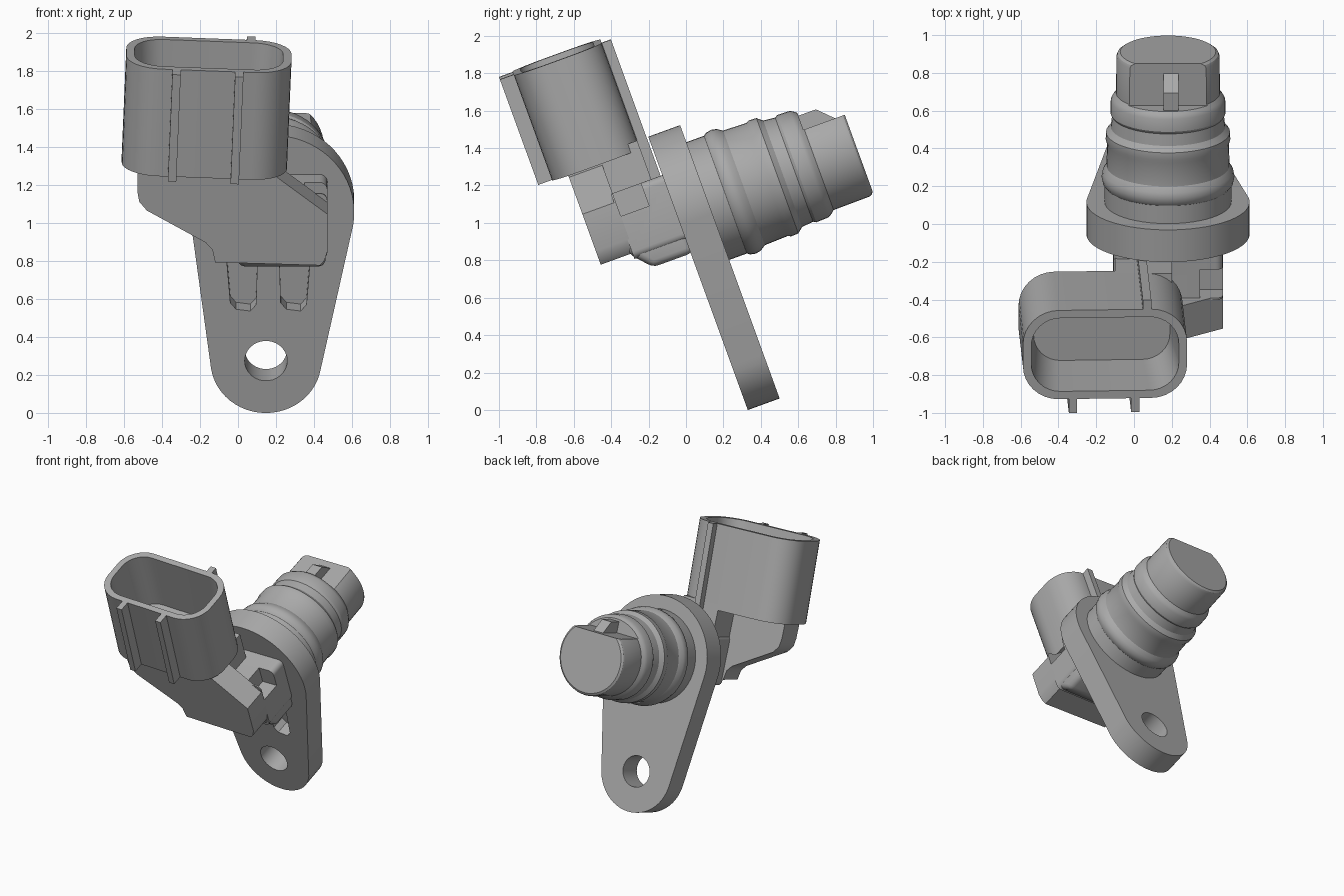
import bpy, bmesh, math
from mathutils import Matrix, Vector

cube = bpy.data.objects.get("Cube")
if cube:
    bpy.data.objects.remove(cube)

grey = bpy.data.materials.new("matte grey")
grey.use_nodes = True
grey.diffuse_color = (0.4, 0.4, 0.4, 1)
grey.node_tree.nodes["Principled BSDF"].inputs["Base Color"].default_value = (0.4, 0.4, 0.4, 1)

# Parts are modelled upright (y along the probe), then tilted back together
TILT = Matrix.Translation((0, 0, -0.008)) @ Matrix.Rotation(math.radians(20), 4, 'X')
PIVOT = Vector((-0.165, 0, 1.72))
ROLL = (Matrix.Translation(PIVOT) @ Matrix.Rotation(math.radians(2.3), 4, 'Y')
        @ Matrix.Translation(-PIVOT))
AXIS_X, AXIS_Z = 0.18, 1.017


def finish(name, bm, matrix=TILT):
    bmesh.ops.remove_doubles(bm, verts=bm.verts, dist=1e-5)
    bmesh.ops.recalc_face_normals(bm, faces=bm.faces)
    mesh = bpy.data.meshes.new(name)
    bm.to_mesh(mesh)
    bm.free()
    mesh.materials.append(grey)
    ob = bpy.data.objects.new(name, mesh)
    bpy.context.collection.objects.link(ob)
    ob.matrix_world = matrix
    return ob


def prism(name, pts, axis, lo, hi, matrix=TILT, low_scale=1.0):
    """Extrude a 2D outline along x, y or z; the low end may be scaled."""
    place = {'x': lambda a, b, t: (t, a, b),
             'y': lambda a, b, t: (a, t, b),
             'z': lambda a, b, t: (a, b, t)}[axis]
    ca = sum(p[0] for p in pts) / len(pts)
    cb = sum(p[1] for p in pts) / len(pts)
    bm = bmesh.new()
    low = [bm.verts.new(place(ca + (a - ca) * low_scale, cb + (b - cb) * low_scale, lo))
           for a, b in pts]
    top = [bm.verts.new(place(a, b, hi)) for a, b in pts]
    bm.faces.new(low)
    bm.faces.new(top)
    n = len(pts)
    for i in range(n):
        bm.faces.new((low[i], low[(i + 1) % n], top[(i + 1) % n], top[i]))
    return finish(name, bm, matrix)


def box(name, x, y, z, matrix=TILT):
    return prism(name, [(x[0], y[0]), (x[1], y[0]), (x[1], y[1]), (x[0], y[1])],
                 'z', z[0], z[1], matrix)


def arc(cx, cy, r, start, end, n):
    return [(cx + r * math.cos(math.radians(start + (end - start) * i / n)),
             cy + r * math.sin(math.radians(start + (end - start) * i / n)))
            for i in range(n + 1)]


def rounded(x0, x1, y0, y1, r, n=8):
    return (arc(x1 - r, y1 - r, r, 0, 90, n) + arc(x0 + r, y1 - r, r, 90, 180, n)
            + arc(x0 + r, y0 + r, r, 180, 270, n) + arc(x1 - r, y0 + r, r, 270, 360, n))


def cut(ob, cutter):
    cutter.hide_render = True
    mod = ob.modifiers.new("cut", 'BOOLEAN')
    mod.operation = 'DIFFERENCE'
    mod.solver = 'EXACT'
    mod.object = cutter
    apply(ob, mod)
    bpy.data.objects.remove(cutter)


def apply(ob, mod):
    bpy.context.view_layer.objects.active = ob
    bpy.ops.object.modifier_apply(modifier=mod.name)


def bevel(ob, width):
    mod = ob.modifiers.new("bevel", 'BEVEL')
    mod.width, mod.segments = width, 3
    mod.limit_method = 'ANGLE'
    apply(ob, mod)


parts = []

# Mounting flange: teardrop plate with bolt hole and two front pockets
big, small = (AXIS_X, AXIS_Z, 0.432), (0.147, 0.186, 0.292)
flange = prism("mounting_flange", arc(*big, -9, 189, 36) + arc(*small, 189, 351, 24),
               'y', 0.313, 0.494)
cut(flange, prism("hole_cutter", arc(0.147, 0.186, 0.112, 0, 348, 29), 'y', 0.2, 0.6))
for x0, x1, lean in ((-0.07, 0.105, 0.02), (0.215, 0.39, -0.02)):
    outline = [(x0, 0.88), (x0 + 0.02 + lean / 2, 0.51), (x0 + 0.05 + lean / 2, 0.475),
               (x1 - 0.05 + lean / 2, 0.465), (x1 - 0.02 + lean / 2, 0.50), (x1, 0.88)]
    cut(flange, prism("pocket_cutter", outline, 'y', 0.2, 0.42))
parts.append(flange)

# Probe: turned body with sealing beads
profile = [(0.48, 0), (0.48, 0.335), (0.595, 0.335), (0.61, 0.346), (0.64, 0.352),
           (0.67, 0.346), (0.70, 0.326), (0.83, 0.322), (0.85, 0.33), (0.89, 0.328),
           (0.92, 0.303), (0.985, 0.296), (1.0, 0.305), (1.07, 0.303), (1.09, 0.292),
           (1.11, 0.275), (1.315, 0.273), (1.33, 0.267), (1.34, 0.253), (1.34, 0)]
bm = bmesh.new()
verts = [bm.verts.new((AXIS_X, y, AXIS_Z + r)) for y, r in profile]
edges = [bm.edges.new(pair) for pair in zip(verts, verts[1:])]
bmesh.ops.spin(bm, geom=verts + edges, cent=(AXIS_X, 0, AXIS_Z), axis=(0, 1, 0),
               angle=2 * math.pi, steps=48)
probe = finish("probe_body", bm)
cut(probe, box("flat_cutter", (-0.3, 0.7), (1.105, 1.5), (1.2, 1.6)))
parts.append(probe)
parts.append(prism("probe_key", [(1.09, 1.15), (1.09, 1.28), (1.205, 1.28), (1.285, 1.2),
                                 (1.285, 1.15)], 'x', 0.155, 0.235))

# Arm joining the connector to the flange
arm = prism("connector_arm", [(-0.53, 1.43), (-0.53, 1.31), (-0.52, 1.25), (-0.48, 1.20),
                              (-0.17, 1.02), (-0.135, 0.98), (-0.12, 0.91), (0.43, 0.893),
                              (0.455, 0.92), (0.47, 0.97), (0.47, 1.18), (0.2, 1.39),
                              (0.2, 1.43)], 'y', -0.16, 0.03)
parts.append(arm)
block = prism("arm_block", rounded(-0.11, 0.47, 0.86, 1.23, 0.04, 5), 'y', 0.02, 0.33)
cut(block, box("notch_cutter", (0.35, 0.6), (0.03, 0.19), (1.1, 1.4)))
parts.append(block)
boss = prism("lower_boss", [(0.0, 0.895), (0.1, 0.785), (0.33, 0.785), (0.33, 1.0),
                            (0.0, 1.0)], 'x', 0.0, 0.46)
bevel(boss, 0.035)
parts.append(boss)
parts.append(box("arm_neck", (-0.1, 0.2), (0.02, 0.25), (1.2, 1.45)))

# Connector shell with a tapered socket and raised ribs
shell = prism("connector_shell", rounded(-0.6, 0.27, -0.25, 0.25, 0.19), 'z', 1.415, 2.015, ROLLED := TILT @ ROLL)
cut(shell, prism("socket_cutter", rounded(-0.557, 0.227, -0.207, 0.207, 0.155),
                 'z', 1.58, 2.03, ROLLED, 0.92))
parts.append(shell)
for x in (-0.335, -0.005):
    parts.append(box("front_rib", (x - 0.022, x + 0.022), (-0.328, -0.23),
                     (1.415, 2.015), ROLLED))
parts.append(box("rear_rib", (0.035, 0.08), (0.23, 0.303), (1.23, 2.015), ROLLED))

# Smooth shading with sharp edges kept
bpy.ops.object.select_all(action='DESELECT')
for ob in parts:
    ob.select_set(True)
bpy.context.view_layer.objects.active = flange
bpy.ops.object.shade_smooth_by_angle(angle=math.radians(30))
